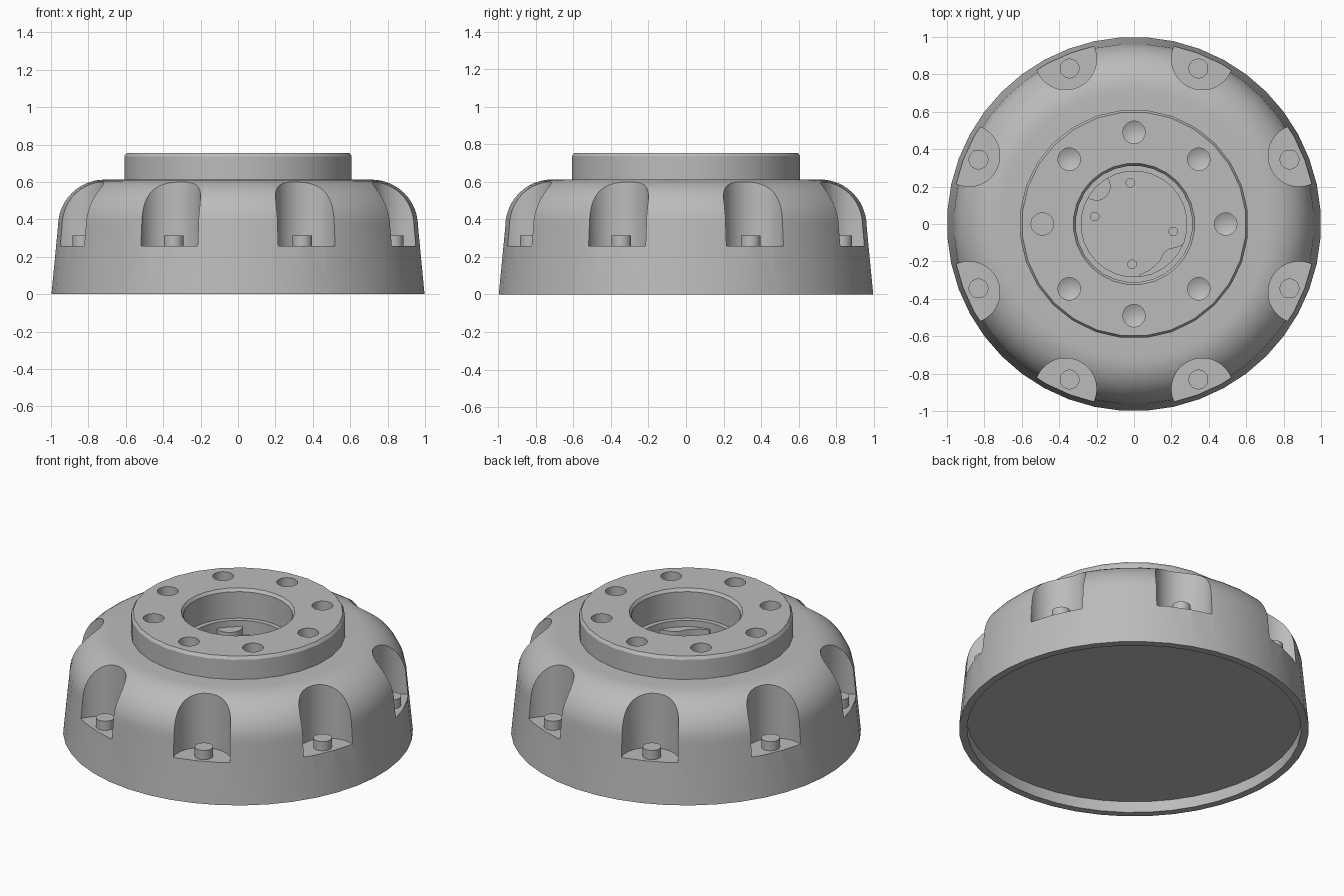
import bpy, bmesh
from math import pi, sin, cos
from mathutils import Matrix, Vector

if "Cube" in bpy.data.objects:
    bpy.data.objects.remove(bpy.data.objects["Cube"])

metal = bpy.data.materials.new("grey metal")
metal.use_nodes = True
GREY = (0.5, 0.5, 0.5, 1)
metal.diffuse_color = GREY
metal.node_tree.nodes["Principled BSDF"].inputs["Base Color"].default_value = GREY


def finish(name, bm):
    bmesh.ops.remove_doubles(bm, verts=bm.verts, dist=1e-5)
    bmesh.ops.recalc_face_normals(bm, faces=bm.faces)
    mesh = bpy.data.meshes.new(name)
    bm.to_mesh(mesh)
    bm.free()
    obj = bpy.data.objects.new(name, mesh)
    mesh.materials.append(metal)
    bpy.context.collection.objects.link(obj)
    return obj


def lathe(name, profile, sides, spots=((0, 0),)):
    """Turn an (r, z) profile around z at every (x, y) spot."""
    bm = bmesh.new()
    for x, y in spots:
        start = Matrix.Rotation(pi / sides, 3, 'Z')
        vs = [bm.verts.new(start @ Vector((r, 0, z)) + Vector((x, y, 0))) for r, z in profile]
        es = [bm.edges.new(pair) for pair in zip(vs, vs[1:])]
        bmesh.ops.spin(bm, geom=vs + es, cent=(x, y, 0), axis=(0, 0, 1),
                       angle=2 * pi, steps=sides)
    return finish(name, bm)


def ring(radius, count, offset=0.0):
    return [(radius * cos(offset + 2 * pi * i / count), radius * sin(offset + 2 * pi * i / count))
            for i in range(count)]


def rod(radius, low, high):
    return [(0, low), (radius, low), (radius, high), (0, high)]


def cut(target, cutter):
    mod = target.modifiers.new("cut", 'BOOLEAN')
    mod.operation = 'DIFFERENCE'
    mod.solver = 'EXACT'
    mod.object = cutter
    bpy.context.view_layer.objects.active = target
    bpy.ops.object.modifier_apply(modifier=mod.name)
    bpy.data.objects.remove(cutter)


# Domed housing with a recessed underside and a socket for the hub
dome = [(0.715 + 0.25 * cos(a), 0.363 + 0.25 * sin(a)) for a in [i * pi / 24 for i in range(13)]]
housing = lathe("housing", [(0, 0.07), (0.955, 0.07), (0.955, 0), (1, 0)] + dome
                + [(0.6, 0.613), (0.6, 0.4), (0, 0.4)], 44)

# Scalloped pockets around the shoulder, each with a stud
cut(housing, lathe("pocket_cutter", rod(0.165, 0.257, 0.9), 40, ring(0.955, 8, pi / 8)))
studs = lathe("pocket_studs", rod(0.053, 0.24, 0.315), 24, ring(0.9, 8, pi / 8))

# Raised hub with a stepped bore
hub = lathe("hub", [(0, 0.41), (0.612, 0.41), (0.612, 0.737), (0.6, 0.755), (0.325, 0.755),
                    (0.312, 0.737), (0.312, 0.57), (0.283, 0.57), (0.283, 0.48), (0, 0.48)], 28)

# Bolt holes: seven drilled to a point, one with a flat bottom
bolts = ring(0.49, 8)
flat_spot = bolts.pop(4)
cut(hub, lathe("drill_cutter", [(0, 0.5), (0.06, 0.53), (0.06, 0.9), (0, 0.9)], 24, bolts))
cut(hub, lathe("flat_drill_cutter", rod(0.06, 0.53, 0.9), 24, [flat_spot]))

# Small pin holes in the bore floor
pins = [(-0.02, 0.22), (-0.21, 0.04), (0.21, -0.04), (-0.01, -0.215)]
cut(hub, lathe("pin_cutter", rod(0.023, 0.45, 0.6), 16, pins))

# Raised pads at the edge of the bore floor
round_pad = lathe("round_pad", rod(0.075, 0.45, 0.53), 24, [(-0.2, 0.2)])
outline = [(0.28, -0.1), (0.235, -0.12), (0.185, -0.133), (0.16, -0.15), (0.135, -0.2),
           (0.085, -0.245), (0.03, -0.27), (0.03, -0.29), (0.22, -0.22), (0.29, -0.1)]
bm = bmesh.new()
face = bm.faces.new([bm.verts.new((x, y, 0.45)) for x, y in outline])
top = bmesh.ops.extrude_face_region(bm, geom=[face], use_keep_orig=True)["geom"]
bmesh.ops.translate(bm, verts=[v for v in top if isinstance(v, bmesh.types.BMVert)],
                    vec=(0, 0, 0.08))
wavy_pad = finish("wavy_pad", bm)

# Smooth shading with crisp edges
bpy.ops.object.select_all(action='DESELECT')
for obj in (housing, studs, hub, round_pad, wavy_pad):
    obj.select_set(True)
bpy.context.view_layer.objects.active = housing
bpy.ops.object.shade_smooth_by_angle(angle=pi / 6)
